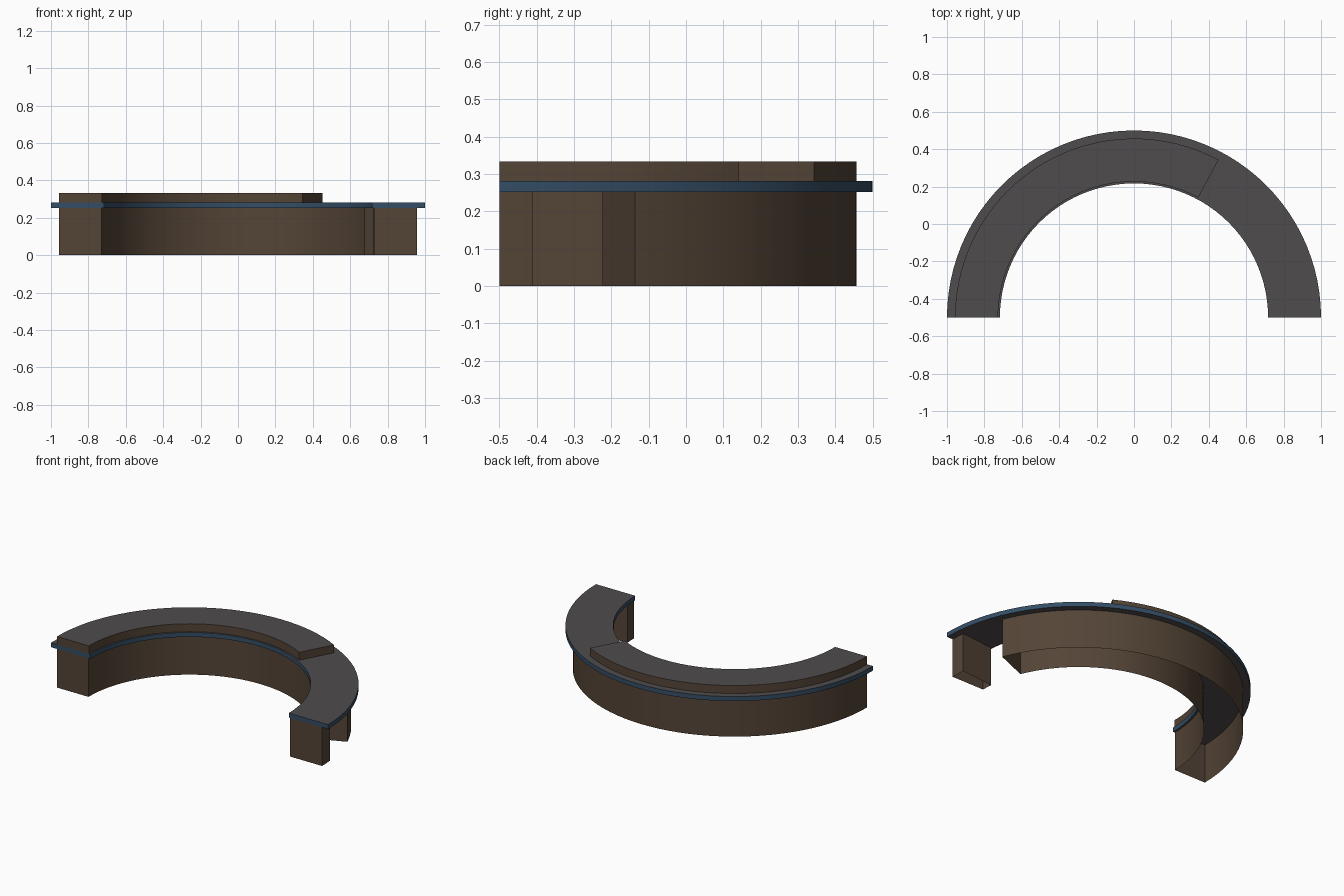
import bpy, bmesh, math

if "Cube" in bpy.data.objects:
    bpy.data.objects.remove(bpy.data.objects["Cube"])

CY = -0.5          # centre of the arc lies on the front plane
STEP = 3.75        # degrees per segment


def material(name, rgb):
    m = bpy.data.materials.new(name)
    m.diffuse_color = (*rgb, 1)
    m.use_nodes = True
    m.node_tree.nodes["Principled BSDF"].inputs["Base Color"].default_value = m.diffuse_color
    return m


WOOD = material("brown_wood", (0.088, 0.058, 0.037))
GREY = material("grey_top", (0.078, 0.072, 0.076))
BLUE = material("blue_edge", (0.035, 0.075, 0.13))


def arc_block(name, r_in, r_out, z0, z1, a0, a1, side, top=True, bottom=True):
    """Sweep a rectangular section round the arc; top and bottom are optional."""
    bm = bmesh.new()
    n = max(2, round((a1 - a0) / STEP))
    rings = []
    for i in range(n + 1):
        a = math.radians(a0 + (a1 - a0) * i / n)
        rings.append([bm.verts.new((r * math.cos(a), CY + r * math.sin(a), z))
                      for r, z in ((r_in, z0), (r_out, z0), (r_out, z1), (r_in, z1))])
    keep = [bottom, True, top, True]
    for p, q in zip(rings, rings[1:]):
        for k in range(4):
            if keep[k]:
                j = (k + 1) % 4
                f = bm.faces.new((p[k], q[k], q[j], p[j]))
                f.material_index = 1 if k in (0, 2) else 0
    bm.faces.new(rings[0])
    bm.faces.new(rings[-1][::-1])
    bm.normal_update()
    # make the outer wall face away from the arc centre
    outer = max(bm.faces, key=lambda f: f.calc_center_median().y)
    if top and bottom:
        bmesh.ops.recalc_face_normals(bm, faces=bm.faces)
    elif outer.normal.y < 0:
        bmesh.ops.reverse_faces(bm, faces=bm.faces)
    me = bpy.data.meshes.new(name)
    bm.to_mesh(me)
    bm.free()
    me.materials.append(side)
    me.materials.append(GREY)
    ob = bpy.data.objects.new(name, me)
    bpy.context.collection.objects.link(ob)
    bpy.ops.object.select_all(action='DESELECT')
    ob.select_set(True)
    bpy.context.view_layer.objects.active = ob
    bpy.ops.object.shade_smooth_by_angle(angle=math.radians(30))
    return ob


# hollow base cabinets, open underneath, with a gap between them
arc_block("main_base", 0.73, 0.957, 0, 0.252, 22.3, 180, WOOD, top=False, bottom=False)
arc_block("end_base", 0.727, 0.957, 0, 0.252, 0, 5.4, WOOD, top=False, bottom=False)

# full-length worktop
arc_block("worktop", 0.717, 1.0, 0.252, 0.2815, 0, 180, BLUE)

# raised counter over the left two thirds
arc_block("raised_counter", 0.727, 0.957, 0.2815, 0.3335, 61.8, 180, WOOD)
